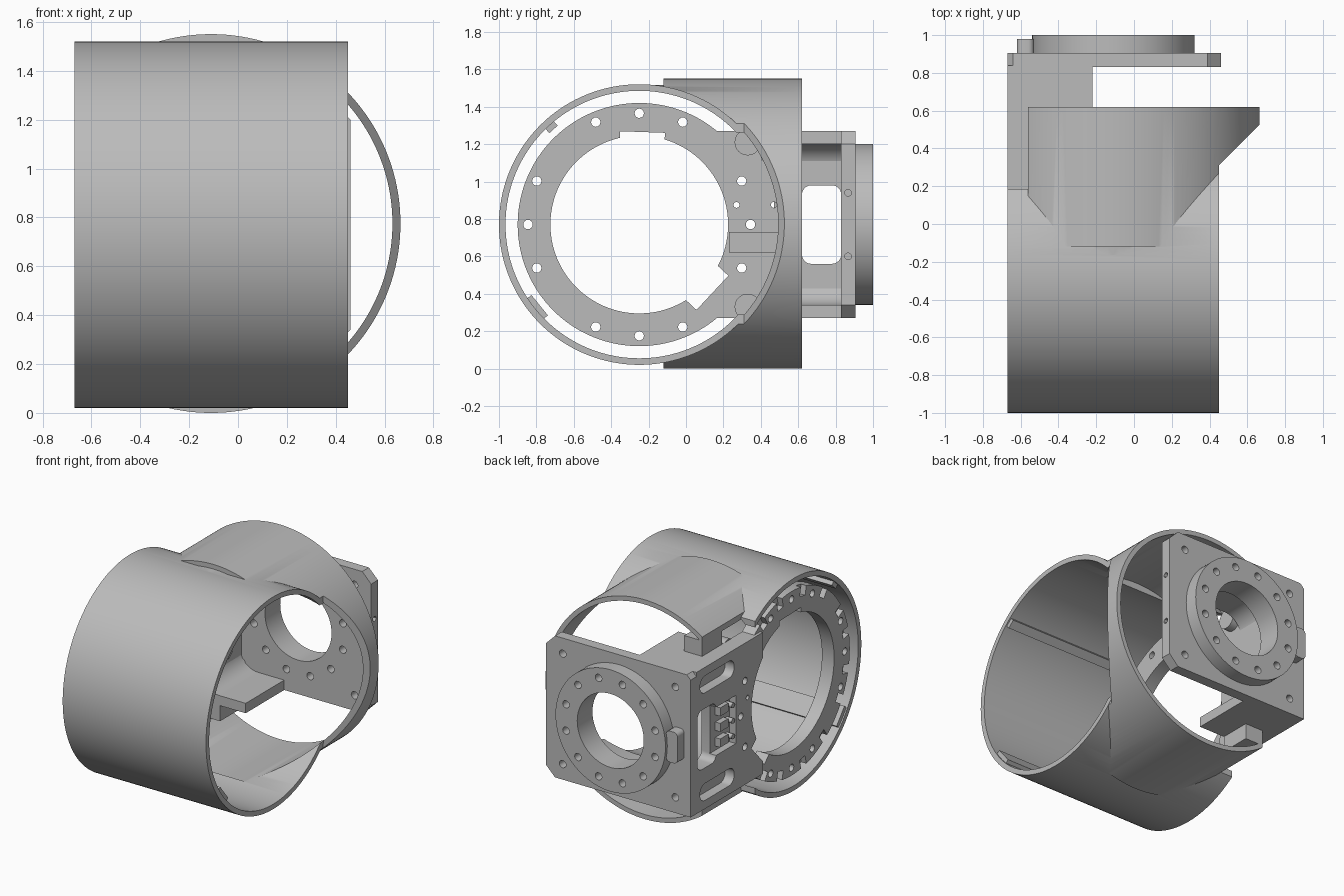
import bpy, bmesh
from math import sin, cos, pi, radians
from mathutils import Vector, Matrix

if "Cube" in bpy.data.objects:
    bpy.data.objects.remove(bpy.data.objects["Cube"])

grey = bpy.data.materials.new("machined grey")
grey.use_nodes = True
grey.diffuse_color = (0.5, 0.5, 0.5, 1)
grey.node_tree.nodes["Principled BSDF"].inputs["Base Color"].default_value = (0.5, 0.5, 0.5, 1)

MID = 0.775          # height of both tube axes
TUBE_Y = -0.25       # main tube axis
PORT_X = -0.11       # rear port axis


def prism(name, outline, axis, a, b):
    """Extrude a 2D outline along an axis; outline is (y,z), (x,z) or (x,y)."""
    place = {"x": lambda u, v, w: (w, u, v),
             "y": lambda u, v, w: (u, w, v),
             "z": lambda u, v, w: (u, v, w)}[axis]
    bm = bmesh.new()
    base = bm.faces.new([bm.verts.new(place(u, v, a)) for u, v in outline])
    top = bmesh.ops.extrude_face_region(bm, geom=[base])
    moved = [g for g in top["geom"] if isinstance(g, bmesh.types.BMVert)]
    bmesh.ops.translate(bm, verts=moved, vec=place(0, 0, b - a))
    bmesh.ops.recalc_face_normals(bm, faces=bm.faces)
    mesh = bpy.data.meshes.new(name)
    bm.to_mesh(mesh)
    bm.free()
    mesh.materials.append(grey)
    ob = bpy.data.objects.new(name, mesh)
    bpy.context.collection.objects.link(ob)
    return ob


def circle(u, v, r, n=32):
    return [(u + r * cos(2 * pi * i / n), v + r * sin(2 * pi * i / n)) for i in range(n)]


def rect(u0, u1, v0, v1, r=0.0):
    """Rectangle, with rounded corners if r is given."""
    if not r:
        return [(u0, v0), (u1, v0), (u1, v1), (u0, v1)]
    pts = []
    for k, (u, v) in enumerate([(u1 - r, v1 - r), (u0 + r, v1 - r), (u0 + r, v0 + r), (u1 - r, v0 + r)]):
        pts += [(u + r * cos(pi / 2 * (k + i / 6)), v + r * sin(pi / 2 * (k + i / 6))) for i in range(7)]
    return pts


def polar_rect(cu, cv, deg, r0, r1, w):
    """Rectangle lying along a radius of a circle."""
    c, s = cos(radians(deg)), sin(radians(deg))
    return [(cu + r * c - t * s, cv + r * s + t * c)
            for r, t in ((r0, -w / 2), (r1, -w / 2), (r1, w / 2), (r0, w / 2))]


def combine(ob, tool, op="DIFFERENCE"):
    """Apply a boolean and discard the tool."""
    tool.hide_render = True
    mod = ob.modifiers.new("cut", "BOOLEAN")
    mod.operation, mod.object, mod.solver = op, tool, "EXACT"
    bpy.context.view_layer.objects.active = ob
    bpy.ops.object.modifier_apply(modifier=mod.name)
    bpy.data.objects.remove(tool)


def cut(ob, outline, axis, a, b):
    combine(ob, prism("cutter", outline, axis, a, b))


def add(ob, outline, axis, a, b):
    combine(ob, prism("addition", outline, axis, a, b), "UNION")


# Shell: main tube merged with the rear port
shell = prism("tube_shell", circle(TUBE_Y, MID - 0.005, 0.75, 160), "x", -0.67, 0.45)
cut(shell, rect(-0.8, -0.56, 0.185, 0.8), "z", -0.1, 1.7)
port = prism("port", circle(PORT_X, MID, 0.775, 160), "y", -0.165, 0.62)
for v in port.data.vertices:
    if v.co.y < 0:                       # bevelled front lip of the port
        v.co.x = PORT_X + (v.co.x - PORT_X) * 0.955
        v.co.z = MID + (v.co.z - MID) * 0.955
lip = prism("lip", circle(PORT_X, MID, 0.775, 160), "y", -0.12, 0.62)
combine(port, lip, "UNION")
plan = [(-0.56, 0.7), (-0.56, -0.2), (0.449, -0.2), (0.449, 0.31), (0.839, 0.7)]
combine(port, prism("plan", plan, "z", -0.1, 1.7), "INTERSECT")
combine(shell, port, "UNION")
cut(shell, circle(TUBE_Y, MID - 0.005, 0.715, 160), "x", -0.8, 0.6)
bore = prism("port_bore", circle(PORT_X, MID, 0.742, 160), "y", -0.1, 0.7)
combine(bore, prism("bore_limit", rect(-0.6, 0.9, -0.2, 0.8), "z", -0.1, 1.7), "INTERSECT")
combine(shell, bore)

# Guide rails inside the tube wall
for deg, width in ((132, 0.06), (219, 0.14)):
    prism("guide_rail", polar_rect(TUBE_Y, MID - 0.005, deg, 0.685, 0.72, width), "x", -0.66, 0.44)

# Bearing ring and side arm in one plate
ring = prism("ring_and_arm", circle(TUBE_Y, 0.77, 0.65, 128), "x", -0.65, -0.555)
add(ring, rect(0.1, 0.84, 0.27, 1.27), "x", -0.67, -0.555)
cut(ring, circle(TUBE_Y, 0.77, 0.475, 128), "x", -0.8, -0.4)
for deg in range(0, 360, 90):
    for off in (-23, 0, 23):
        a = radians(deg + off)
        cut(ring, circle(TUBE_Y + 0.595 * cos(a), 0.77 + 0.595 * sin(a), 0.025, 16), "x", -0.8, -0.4)
cut(ring, polar_rect(TUBE_Y, 0.77, 88, 0.3, 0.495, 0.24), "x", -0.8, -0.4)
cut(ring, polar_rect(TUBE_Y, 0.77, -43, 0.3, 0.535, 0.25), "x", -0.8, -0.4)
for deg in (60, 78, 102, 125, 150, 168, 192, 210, 235, 258, 282, 300):
    cut(ring, polar_rect(TUBE_Y, 0.77, deg, 0.585, 0.68, 0.06), "x", -0.8, -0.61)

# Arm openings: window, long pockets, recess and screw holes
cut(ring, rect(0.62, 0.83, 0.56, 0.98, 0.05), "x", -0.8, -0.4)
for z0, z1 in ((1.09, 1.21), (0.33, 0.45)):
    cut(ring, rect(0.42, 0.8, z0, z1, 0.055), "x", -0.8, -0.6)
cut(ring, rect(0.4, 0.63, 0.6, 0.94), "x", -0.8, -0.62)
for y, z in ((0.27, 0.875), (0.47, 0.875)):
    cut(ring, circle(y, z, 0.016, 12), "x", -0.8, -0.4)

# Hardware inside the recess
for z in (0.66, 0.77, 0.88):
    prism("recess_block", rect(0.47, 0.56, z - 0.03, z + 0.03), "x", -0.66, -0.6)
    prism("recess_pin", circle(0.43, z, 0.018, 16), "x", -0.67, -0.6)
prism("stiffening_rib", rect(0.23, 0.5, 0.62, 0.73), "x", -0.56, -0.545)

# Upper and lower webs with a fillet into the arm, plus mounting bosses
for side in (1, -1):
    def up(h):
        return 0.77 + side * h
    fillet = [(-0.565 + 0.14 - 0.14 * sin(pi / 2 * i / 10), up(0.43 - 0.14 + 0.14 * cos(pi / 2 * i / 10)))
              for i in range(11)]
    prism("bracket_web", [(-0.565, up(0.5)), (-0.22, up(0.5)), (-0.22, up(0.43))] + fillet, "y", 0.4, 0.84)
    prism("web_to_shell_block", rect(-0.56, -0.42, *sorted((up(0.49), up(0.61)))), "y", 0.4, 0.62)
    prism("mounting_boss", circle(0.33, up(0.44), 0.07, 32), "x", -0.56, -0.5)

# Output flange plate with bevelled corners
plate = prism("flange_plate", [(-0.67, 0.27), (0.39, 0.27), (0.46, 0.34), (0.46, 1.2),
                               (0.39, 1.27), (-0.64, 1.27), (-0.67, 1.24)], "y", 0.83, 0.905)
add(plate, circle(PORT_X, 0.77, 0.43, 96), "y", 0.88, 1.0)
cut(plate, circle(PORT_X, 0.77, 0.26, 96), "y", 0.7, 1.1)
for i in range(12):
    a = 2 * pi * (i + 0.5) / 12
    cut(plate, circle(PORT_X + 0.36 * cos(a), 0.77 + 0.36 * sin(a), 0.026, 16), "y", 0.7, 1.1)
for sx in (-1, 1):
    for sz in (-1, 1):
        cut(plate, circle(PORT_X + sx * 0.44, 0.77 + sz * 0.39, 0.026, 16), "y", 0.7, 1.1)
for z in (0.6, 0.94):
    cut(plate, circle(0.867, z, 0.018, 12), "x", 0.4, 0.6)

# Index tab beside the flange
prism("index_tab", rect(-0.62, -0.53, 0.66, 0.88, 0.03), "y", 0.89, 0.98)

# Smooth the round surfaces, keep the machined edges sharp
bpy.ops.object.select_all(action="DESELECT")
for ob in bpy.context.scene.objects:
    if ob.type == "MESH" and ob.data.materials and ob.data.materials[0] == grey:
        ob.select_set(True)
        bpy.context.view_layer.objects.active = ob
bpy.ops.object.shade_smooth_by_angle(angle=radians(30))
